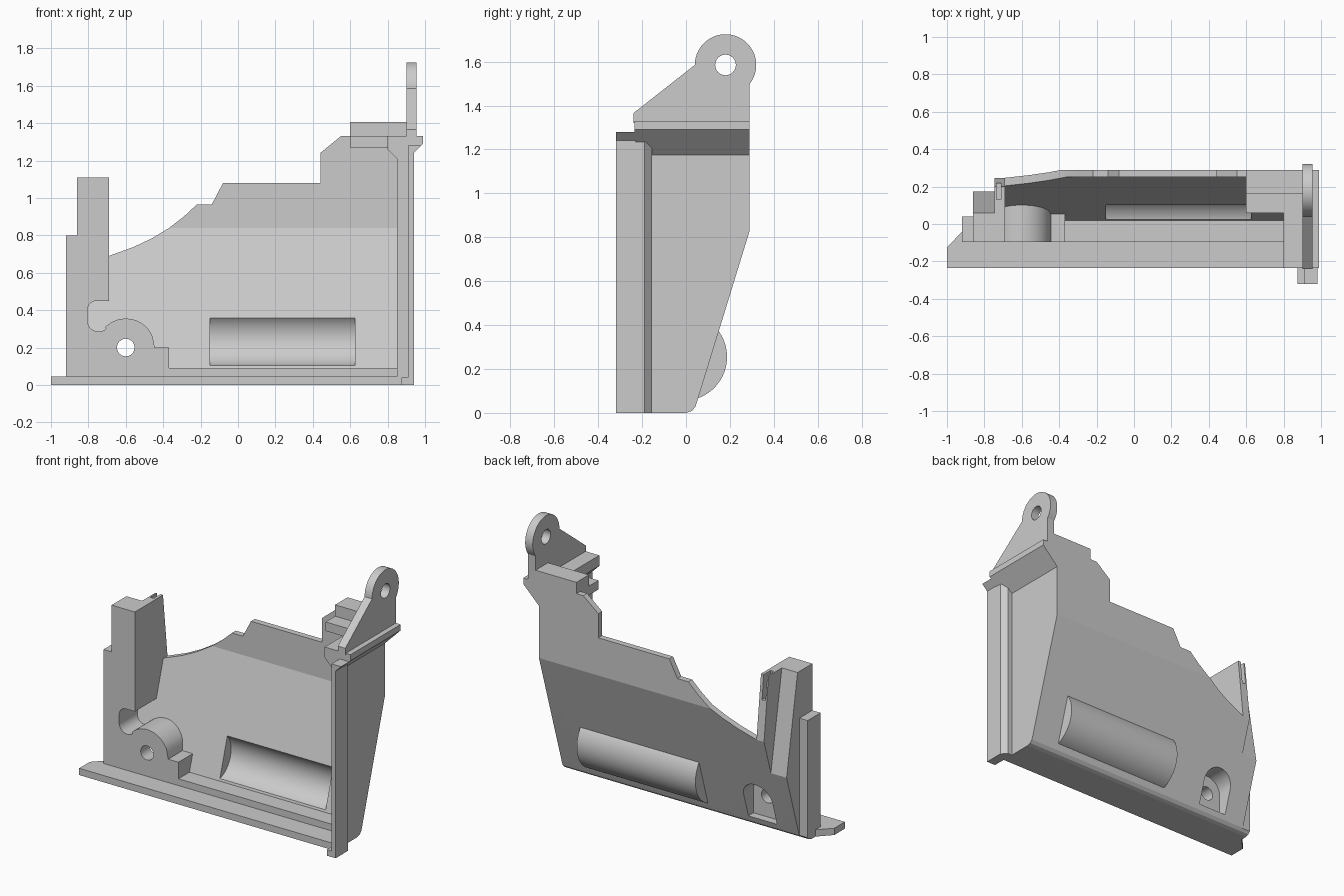
import bpy, bmesh
from math import sin, cos, radians
from mathutils import Vector

cube = bpy.data.objects.get("Cube")
if cube:
    bpy.data.objects.remove(cube, do_unlink=True)

grey = bpy.data.materials.new("light_grey")
grey.use_nodes = True
grey.diffuse_color = (0.6, 0.6, 0.6, 1)
grey.node_tree.nodes["Principled BSDF"].inputs["Base Color"].default_value = (0.6, 0.6, 0.6, 1)


def prism(name, axis, pts, lo, hi):
    """Extrude a 2D outline along one axis."""
    place = {"x": lambda p, t: (t, p[0], p[1]),
             "y": lambda p, t: (p[0], t, p[1]),
             "z": lambda p, t: (p[0], p[1], t)}[axis]
    bm = bmesh.new()
    face = bm.faces.new([bm.verts.new(place(p, lo)) for p in pts])
    new = bmesh.ops.extrude_face_region(bm, geom=[face])["geom"]
    shift = Vector(place((0, 0), hi - lo))
    bmesh.ops.translate(bm, vec=shift, verts=[v for v in new if isinstance(v, bmesh.types.BMVert)])
    bmesh.ops.recalc_face_normals(bm, faces=bm.faces[:])
    mesh = bpy.data.meshes.new(name)
    bm.to_mesh(mesh)
    bm.free()
    mesh.materials.append(grey)
    ob = bpy.data.objects.new(name, mesh)
    bpy.context.collection.objects.link(ob)
    return ob


def box(name, x0, x1, y0, y1, z0, z1):
    return prism(name, "z", [(x0, y0), (x1, y0), (x1, y1), (x0, y1)], z0, z1)


def arc(cx, cy, r, a0, a1, n=16):
    steps = [radians(a0 + (a1 - a0) * i / n) for i in range(n + 1)]
    return [(cx + r * cos(a), cy + r * sin(a)) for a in steps]


def circle(cx, cy, r, n=32):
    return arc(cx, cy, r, 0, 360 - 360 / n, n - 1)


def boolean(ob, cutter, operation="DIFFERENCE", keep=False):
    mod = ob.modifiers.new("cut", "BOOLEAN")
    mod.operation, mod.object, mod.solver = operation, cutter, "EXACT"
    bpy.ops.object.select_all(action="DESELECT")
    bpy.context.view_layer.objects.active = ob
    ob.select_set(True)
    bpy.ops.object.modifier_apply(modifier=mod.name)
    if not keep:
        bpy.data.objects.remove(cutter, do_unlink=True)


# Outer side curve shared by wall, end plate and left block
outer = [(0, 0), (0.025, 0.008), (0.042, 0.026), (0.05, 0.05), (0.29, 0.83)]

# Sloped wall with stepped and curved upper edge
wall = prism("side_wall", "x",
             outer + [(0.29, 1.33), (0.25, 1.33), (0.25, 0.84), (0.02, 0.09), (-0.02, 0.04), (-0.02, 0)],
             -0.85, 0.875)
outline = prism("wall_outline", "y", [
    (-0.83, -0.1), (0.9, -0.1), (0.9, 1.4), (0.64, 1.33), (0.55, 1.33), (0.44, 1.24),
    (0.44, 1.08), (-0.08, 1.08), (-0.14, 0.965), (-0.22, 0.965), (-0.29, 0.9), (-0.37, 0.838),
    (-0.46, 0.784), (-0.56, 0.737), (-0.69, 0.69), (-0.69, 0.45), (-0.83, 0.45)], -0.5, 0.5)
boolean(wall, outline, "INTERSECT")

# Hollow barrel bulging out of the wall
barrel = prism("barrel_bulge", "x", arc(-0.013, 0.255, 0.2, -72, 42, 24), -0.2, 0.67)
hollow = prism("barrel_cutter", "x", circle(-0.013, 0.255, 0.155, 48), -0.15, 0.625)
boolean(barrel, hollow, keep=True)
boolean(wall, hollow)

# Left block: post, tower, rounded relief and pivot boss in one outline
block = prism("post_and_boss", "y",
              [(-0.92, 0), (-0.37, 0), (-0.37, 0.2), (-0.445, 0.2), (-0.453, 0.24)]
              + arc(-0.6, 0.2, 0.155, 25, 135)
              + arc(-0.745, 0.345, 0.06, -50, -180, 10)
              + arc(-0.755, 0.4, 0.05, 180, 90, 8)
              + [(-0.69, 0.45), (-0.69, 1.11), (-0.86, 1.11), (-0.86, 0.8), (-0.92, 0.8)],
              -0.095, 0.4)
side = prism("block_side", "x", [(-0.095, -0.1), (0, -0.1)] + outer[:-1]
             + [(0.247, 0.69), (0.19, 1.2), (-0.095, 1.2)], -1, 0)
boolean(block, side, "INTERSECT")
boolean(block, box("post_cutter", -1, -0.86, 0.04, 0.5, -0.1, 1.3))
boolean(block, prism("tower_cutter", "x", [(0.06, 1.3), (0.06, 1.11), (0.175, 0.456), (0.5, 0.456), (0.5, 1.3)],
                     -0.9, -0.745))
boolean(block, box("slot_cutter", -0.735, -0.71, 0.13, 0.5, 0.95, 1.3))

# Rear pocket and pivot hole
pocket = prism("pocket_cutter", "y", arc(-0.6, 0.22, 0.105, 0, 180) + [(-0.705, 0.06), (-0.495, 0.06)], 0.0, 0.5)
pivot = prism("pivot_cutter", "y", circle(-0.6, 0.2, 0.047), -0.5, 0.5)
for cutter in (pocket, pivot):
    boolean(block, cutter, keep=True)
    boolean(wall, cutter)

# Base flange and inner step
prism("base_flange", "z", [(-1, -0.235), (0.875, -0.235), (0.875, 0), (-0.88, 0), (-1, -0.125)], 0, 0.045)
box("inner_step", -0.38, 0.86, -0.095, 0.02, 0.02, 0.09)

# End plate with flared head
prism("end_plate", "x", [(-0.235, 0)] + outer + [(0.29, 1.3), (-0.235, 1.3)], 0.85, 0.875)
prism("end_head", "y", [(0.85, 1.15), (0.875, 1.175), (0.99, 1.29), (0.99, 1.33), (0.8, 1.33),
                        (0.8, 1.26), (0.85, 1.21)], -0.235, 0.29)

# Front guide rail with foot and lip
prism("rail_root", "z", [(0.86, -0.235), (0.94, -0.235), (0.94, -0.19), (0.905, -0.155), (0.86, -0.155)], 0, 1.235)
prism("guide_rail", "y", [(0.875, 0), (0.94, 0), (0.94, 1.24), (0.98, 1.28), (0.91, 1.28),
                          (0.91, 0.04), (0.875, 0.04)], -0.32, -0.23)

# Top blocks beside the end plate
box("upper_block", 0.6, 0.9, 0.16, 0.29, 1.32, 1.405)
box("lower_ledge", 0.6, 0.82, 0.06, 0.29, 1.27, 1.33)

# Hanging ear
ear = prism("hanging_ear", "x", [(0.29, 1.32), (0.29, 1.495)] + arc(0.18, 1.585, 0.14, -38, 180, 32)
            + [(-0.24, 1.365), (-0.24, 1.32)], 0.9, 0.955)
boolean(ear, prism("ear_cutter", "x", circle(0.18, 1.585, 0.047), 0.8, 1.1))

# Smooth the curved parts, keep edges sharp
bpy.ops.object.select_all(action="DESELECT")
for ob in (barrel, wall, block, ear):
    ob.select_set(True)
bpy.context.view_layer.objects.active = wall
bpy.ops.object.shade_smooth_by_angle(angle=radians(16))
